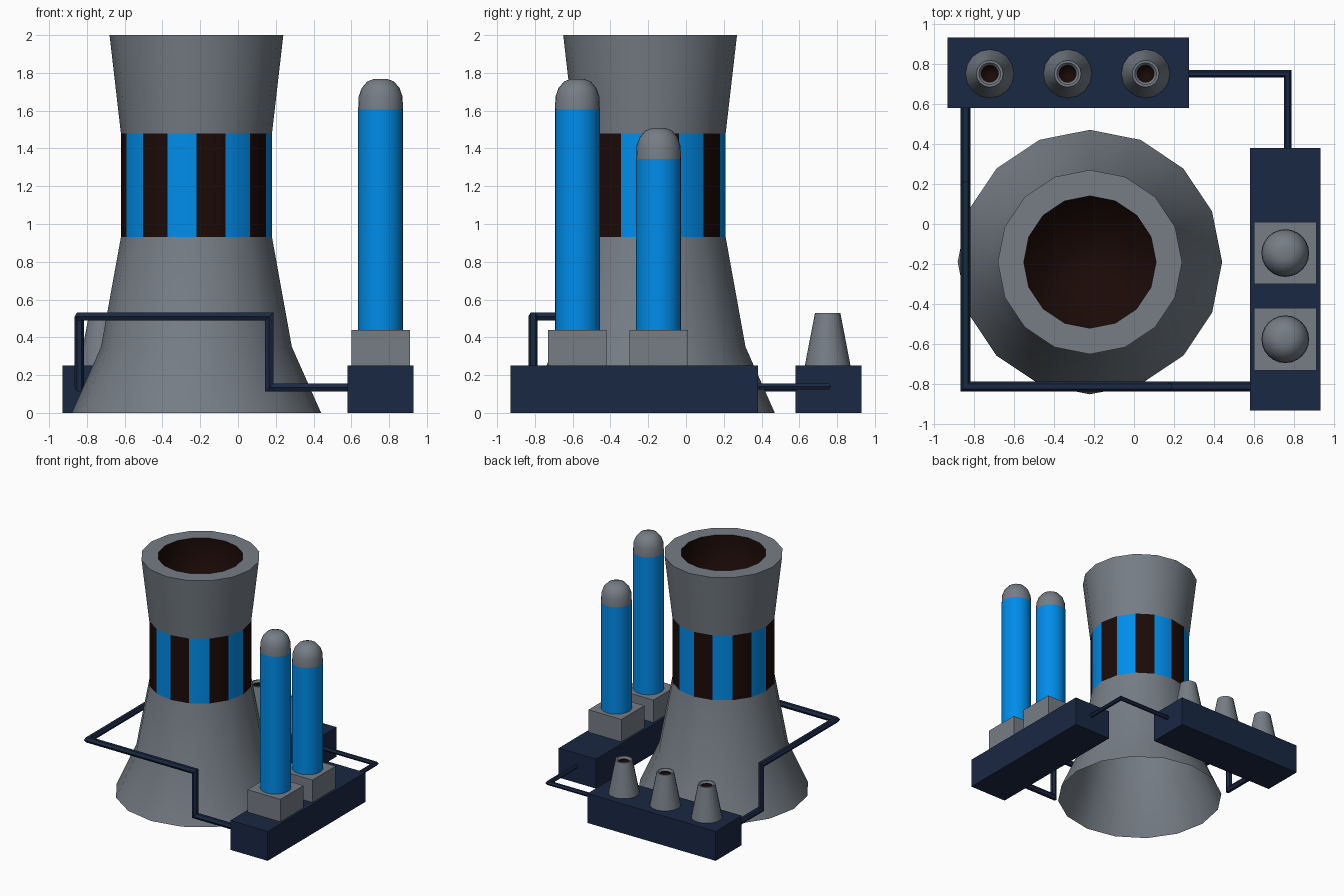
import bpy, bmesh, math
from mathutils import Vector

if "Cube" in bpy.data.objects:
    bpy.data.objects.remove(bpy.data.objects["Cube"])


def material(name, rgb):
    m = bpy.data.materials.new(name)
    m.diffuse_color = (*rgb, 1)
    m.use_nodes = True
    m.node_tree.nodes["Principled BSDF"].inputs["Base Color"].default_value = m.diffuse_color
    return m


GREY = material("slate_grey", (0.18, 0.205, 0.235))
BLUE = material("blue", (0.0, 0.265, 0.82))
NAVY = material("navy", (0.010, 0.021, 0.056))
BROWN = material("dark_brown", (0.011, 0.003, 0.002))


def finish(name, bm, mats, smooth=32):
    me = bpy.data.meshes.new(name)
    bm.to_mesh(me)
    bm.free()
    for m in mats:
        me.materials.append(m)
    if smooth:
        me.shade_smooth()
        me.set_sharp_from_angle(angle=math.radians(smooth))
    ob = bpy.data.objects.new(name, me)
    bpy.context.collection.objects.link(ob)
    return ob


def lathe(name, centre, profile, sides=16, mats=(GREY,), cap=False, stripes=False, smooth=32):
    """Revolve (radius, z) points around a vertical axis, listed so faces look outward."""
    bm = bmesh.new()
    rings = []
    for r, z in profile:
        rings.append([bm.verts.new((centre[0] + r * math.cos(2 * math.pi * k / sides),
                                    centre[1] + r * math.sin(2 * math.pi * k / sides), z))
                      for k in range(sides)])
    for a, b in zip(rings, rings[1:]):
        for k in range(sides):
            n = (k + 1) % sides
            f = bm.faces.new((a[k], a[n], b[n], b[k]))
            if stripes:
                f.material_index = k % 2
    if cap:
        bm.faces.new(rings[-1])
    return finish(name, bm, mats, smooth)


def box(name, lo, hi, mats=(GREY,)):
    bm = bmesh.new()
    bmesh.ops.create_cube(bm, size=1)
    for v in bm.verts:
        v.co = [l + (c + 0.5) * (h - l) for l, h, c in zip(lo, hi, v.co)]
    return finish(name, bm, mats, smooth=0)


def pipe(name, points, radius, sides=6):
    """Tube along a path with mitred corners."""
    pts = [Vector(p) for p in points]
    dirs = [(b - a).normalized() for a, b in zip(pts, pts[1:])]
    u = dirs[0].cross(Vector((0, 0, 1))).normalized()
    w = u.cross(dirs[0])
    ring = [pts[0] + radius * (u * math.cos(2 * math.pi * k / sides) + w * math.sin(2 * math.pi * k / sides))
            for k in range(sides)]
    bm = bmesh.new()
    rings = [[bm.verts.new(v) for v in ring]]
    for i, d in enumerate(dirs):
        n = d + (dirs[i + 1] if i + 1 < len(dirs) else d)
        ring = [v + d * ((pts[i + 1] - v).dot(n) / d.dot(n)) for v in ring]
        rings.append([bm.verts.new(v) for v in ring])
    for a, b in zip(rings, rings[1:]):
        for k in range(sides):
            m = (k + 1) % sides
            bm.faces.new((a[k], a[m], b[m], b[k]))
    bm.faces.new(rings[0])
    bm.faces.new(rings[-1])
    bmesh.ops.recalc_face_normals(bm, faces=bm.faces)
    return finish(name, bm, [NAVY], smooth=0)


# Cooling tower: flared foot, striped band, top with rim, dark bore
C = (-0.22, -0.19)
lathe("tower_foot", C, [(0.66, 0), (0.505, 0.35), (0.4, 0.93)])
lathe("tower_striped_band", C, [(0.4, 0.93), (0.4, 1.48)], mats=[BROWN, BLUE], stripes=True)
lathe("tower_top", C, [(0.4, 1.48), (0.46, 2.0), (0.33, 2.0)])
lathe("tower_bore", C, [(0.33, 2.0), (0.325, 1.5)], mats=[BROWN], cap=True, smooth=180)

# Plinths
box("tank_plinth", (0.58, -0.93, 0), (0.93, 0.38, 0.25), [NAVY])
box("chimney_plinth", (-0.93, 0.58, 0), (0.275, 0.93, 0.25), [NAVY])

# Tall domed tanks on square footings
for i, (y, top) in enumerate([(-0.575, 1.605), (-0.145, 1.345)]):
    c = (0.755, y)
    box(f"tank_footing_{i}", (0.6, y - 0.155, 0.25), (0.91, y + 0.155, 0.44))
    lathe(f"tank_body_{i}", c, [(0.119, 0.44), (0.119, top)], 24, [BLUE])
    lathe(f"tank_dome_{i}", c, [(0.119, top), (0.116, top + 0.07), (0.1, top + 0.115),
                                (0.07, top + 0.15), (0.035, top + 0.163)], 24, cap=True)

# Small chimneys with bevelled rims and dark mouths
for i, x in enumerate((-0.72, -0.331, 0.058)):
    c = (x, 0.75)
    lathe(f"chimney_{i}", c, [(0.121, 0.25), (0.067, 0.53), (0.055, 0.53), (0.043, 0.515)])
    lathe(f"chimney_bore_{i}", c, [(0.043, 0.515), (0.04, 0.43)], mats=[BROWN], cap=True, smooth=180)

# Connecting pipes
pipe("short_pipe", [(0.25, 0.75, 0.14), (0.767, 0.75, 0.14), (0.767, 0.36, 0.14)], 0.018)
pipe("long_pipe", [(-0.84, 0.6, 0.135), (-0.84, 0.19, 0.135), (-0.84, 0.19, 0.51),
                   (-0.84, -0.81, 0.51), (0.165, -0.81, 0.51), (0.165, -0.81, 0.135),
                   (0.6, -0.81, 0.135)], 0.025)
